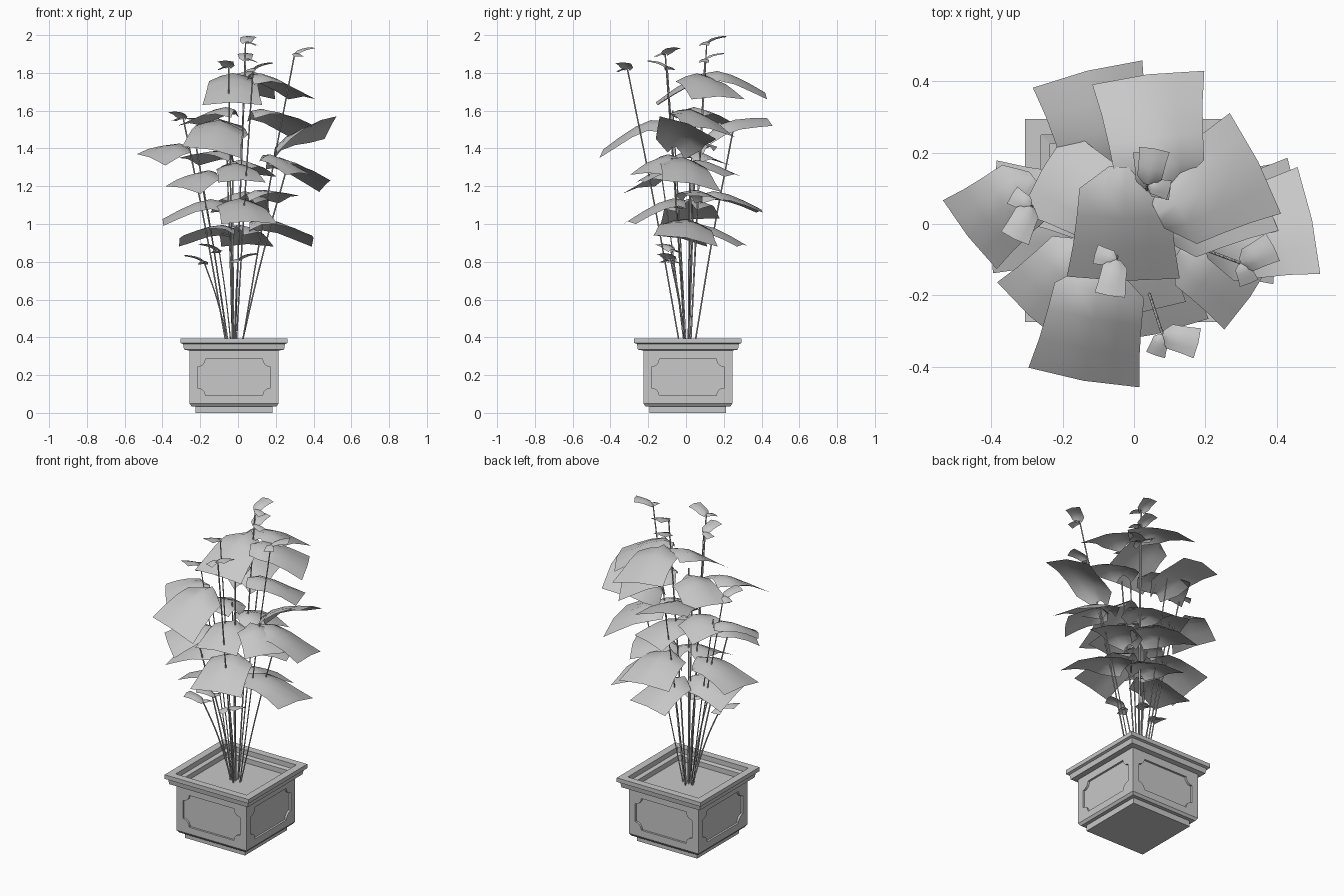
import bpy, bmesh, math
from mathutils import Vector

if "Cube" in bpy.data.objects:
    bpy.data.objects.remove(bpy.data.objects["Cube"], do_unlink=True)

POT = Vector((-0.021, 0.01, 0))
UP = Vector((0, 0, 1))

GREY = bpy.data.materials.new("plain grey")
GREY.use_nodes = True
GREY.diffuse_color = (0.58, 0.58, 0.58, 1)
shader = GREY.node_tree.nodes["Principled BSDF"]
shader.inputs["Base Color"].default_value = GREY.diffuse_color


def finish(bm, name, smooth=False):
    mesh = bpy.data.meshes.new(name)
    for face in bm.faces:
        face.smooth = smooth
    bm.to_mesh(mesh)
    bm.free()
    mesh.materials.append(GREY)
    obj = bpy.data.objects.new(name, mesh)
    bpy.context.scene.collection.objects.link(obj)
    return obj


def heading(degrees):
    angle = math.radians(degrees)
    return Vector((math.cos(angle), math.sin(angle), 0))


def square_stack(name, profile):
    """Square rings joined from the underside, over the rim, to the soil."""
    bm = bmesh.new()
    rings = []
    for half, height in profile:
        rings.append([bm.verts.new(POT + Vector((sx * half, sy * half, height)))
                      for sx, sy in ((-1, -1), (1, -1), (1, 1), (-1, 1))])
    for lower, upper in zip(rings, rings[1:]):
        for i in range(4):
            j = (i + 1) % 4
            bm.faces.new((lower[i], lower[j], upper[j], upper[i]))
    bm.faces.new(rings[0][::-1])
    bm.faces.new(rings[-1])
    bmesh.ops.recalc_face_normals(bm, faces=bm.faces)
    return finish(bm, name)


# planter with stepped foot, moulded rim and soil
planter = square_stack("planter", [
    (0.203, 0), (0.203, 0.035), (0.225, 0.035), (0.236, 0.05), (0.236, 0.33),
    (0.265, 0.335), (0.27, 0.365), (0.284, 0.37), (0.284, 0.395),
    (0.24, 0.395), (0.24, 0.365), (0.215, 0.36), (0.215, 0.33)])


def panel_cutter():
    """Four plates with scooped corners, one for each side of the planter."""
    bm = bmesh.new()
    for side in range(4):
        outward = heading(side * 90)
        across = UP.cross(outward)
        centre = POT + UP * 0.188 + outward * 0.224
        verts = []
        for quarter in range(4):
            diagonal = heading(45 + quarter * 90)
            corner = (math.copysign(0.193, diagonal.x), math.copysign(0.097, diagonal.y))
            for step in range(6):
                arc = heading(quarter * 90 + 270 - step * 18) * 0.042
                verts.append(bm.verts.new(centre + across * (corner[0] + arc.x)
                                          + UP * (corner[1] + arc.y)))
        face = bm.faces.new(verts)
        moved = bmesh.ops.extrude_face_region(bm, geom=[face])["geom"]
        bmesh.ops.translate(bm, vec=outward * 0.03, verts=[
            v for v in moved if isinstance(v, bmesh.types.BMVert)])
    bmesh.ops.recalc_face_normals(bm, faces=bm.faces)
    return finish(bm, "panel_cutter")


# recessed side panels
cutter = panel_cutter()
cutter.hide_render = True
recess = planter.modifiers.new("panels", "BOOLEAN")
recess.operation = "DIFFERENCE"
recess.object = cutter
bpy.context.view_layer.objects.active = planter
planter.select_set(True)
bpy.ops.object.modifier_apply(modifier=recess.name)
bpy.data.objects.remove(cutter, do_unlink=True)


def add_stem(top):
    """Thin stalk bowing gently outward from the soil."""
    root = POT + Vector((top.x * 0.12, top.y * 0.12, 0.325))
    middle = root.lerp(top, 0.5) + UP * 0.04
    curve = bpy.data.curves.new("stem", "CURVE")
    curve.dimensions = "3D"
    curve.bevel_depth = 0.004
    curve.bevel_resolution = 0
    curve.resolution_u = 5
    spline = curve.splines.new("BEZIER")
    spline.bezier_points.add(2)
    for point, place in zip(spline.bezier_points, (root, middle, top)):
        point.co = place
        point.handle_left_type = point.handle_right_type = "AUTO"
    curve.materials.append(GREY)
    obj = bpy.data.objects.new("stem", curve)
    bpy.context.scene.collection.objects.link(obj)


def add_leaf(name, base, tip, width, tilt=0):
    """Broad humped sheet from a base point to the middle of its outer edge."""
    run = tip - base
    side = UP.cross(run).normalized()
    bm = bmesh.new()
    grid = []
    for t, spread in ((0, 0.3), (0.2, 0.82), (0.45, 0.86), (0.72, 0.92), (1, 1.02)):
        row = []
        for u in (-1, -0.5, 0, 0.5, 1):
            ridge = 1 - abs(u)
            place = base + side * (u * spread * width / 2) + run * (t + 0.03 * ridge * t)
            bend = 0.12 * math.sin(math.pi * t ** 0.7) + 0.06 * ridge - 0.1 * u * u * (1 - t)
            place += UP * (width * bend + tilt * u * min(1, t + 0.3))
            row.append(bm.verts.new(place))
        grid.append(row)
    for near, far in zip(grid, grid[1:]):
        for i in range(4):
            bm.faces.new((near[i], far[i], far[i + 1], near[i + 1]))
    bmesh.ops.recalc_face_normals(bm, faces=bm.faces)
    if sum(face.normal.z for face in bm.faces) < 0:
        bmesh.ops.reverse_faces(bm, faces=bm.faces)
    finish(bm, name, True)


def whorl(leaves):
    """Large leaves, lengths in hundredths. Each one: outer edge x, y, z,
    heading, fall from base to edge, size, lift of its left side."""
    for x, y, z, turn, fall, size, lift in leaves:
        tip = Vector((x, y, z)) / 100
        base = tip - heading(turn) * size / 100 + UP * fall / 100
        add_leaf("large_leaf", base, tip, size / 100, lift / 100)


# upper whorl
whorl([(4, 41, 168, 97, 10, 31, 2), (-3, -15, 163, -91, 15, 31, 0),
       (34, 17, 166, 27, 11, 31, 0)])
# second whorl
whorl([(-13, 42, 154, 104, -8, 31, 2), (-14, -43, 138, -100, 15, 31, -3),
       (49, 1, 151, 12, -12, 30, -6), (34, 12, 149, 25, 9, 30, -3),
       (-25, 15, 152, 150, 7, 27, 0), (-46, -3, 134, 218, 6, 24, -3)])
# middle whorl
whorl([(46, 3, 120, 11, 13, 31, -3), (32, -20, 126, -35, 9, 23, 0),
       (-29, -25, 118, -133, 8, 25, -2), (-26, 12, 133, 155, 2, 25, 2),
       (8, 25, 125, 70, 6, 26, 0), (2, -24, 122, -80, 8, 25, 0)])
# lower whorl
whorl([(-39, 2, 101, 178, 9, 31, -2), (6, -30, 100, -77, 11, 30, 0),
       (1, 39, 106, 96, 8, 31, 0), (27, 12, 113, 25, 1, 25, -2)])
# bottom whorl
whorl([(39, 0, 91, 0, 8, 33, -3), (-30, -3, 91, 185, 5, 28, 3),
       (5, 30, 88, 78, 9, 28, 0)])

# stems that end beneath large leaves
for top in ((-3, 25, 150), (26, 2, 130), (-20, -13, 126),
            (-6, 3, 140), (3, -7, 160), (-22, 5, 140)):
    add_stem(Vector(top) / 100)

# shoots: tip x, y, z in hundredths and heading of the first small leaf
for x, y, z, turn in ((4, 11, 196, 80), (4, 10, 187, 90), (30, -11, 190, 27),
                      (-5, -10, 183, -100), (8, -31, 182, -14),
                      (-29, 5, 156, -116), (-18, -8, 80, -170),
                      (-10, -8, 86, -155), (0, -8, 81, -20)):
    top = Vector((x, y, z)) / 100
    add_stem(top)
    add_leaf("small_leaf", top, top + heading(turn) * 0.1 + UP * 0.03, 0.085)
    add_leaf("small_leaf", top, top + heading(turn - 95) * 0.06 - UP * 0.015, 0.055)
